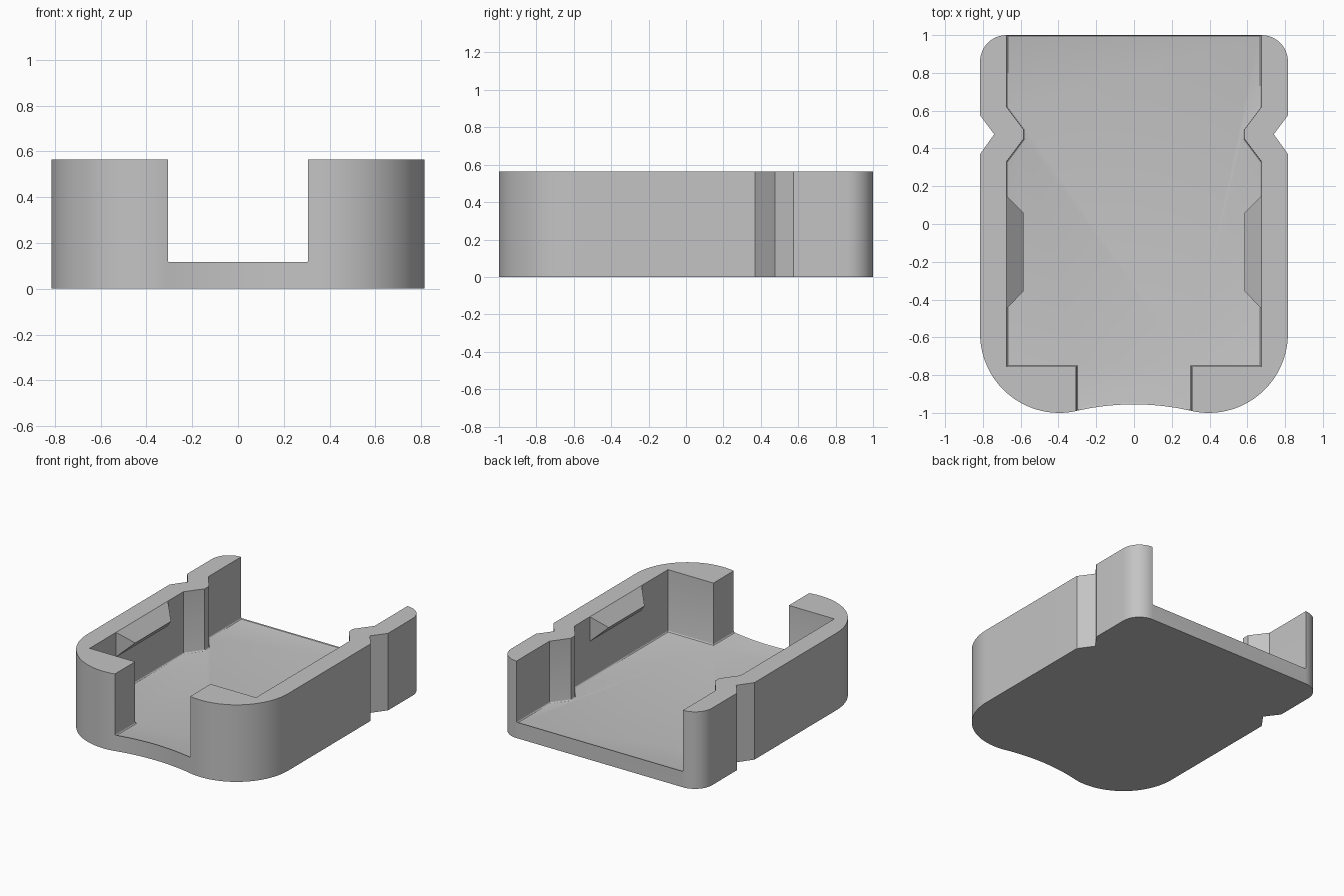
import bpy, bmesh, math
from mathutils import Vector

if "Cube" in bpy.data.objects:
    bpy.data.objects.remove(bpy.data.objects["Cube"], do_unlink=True)

HEIGHT, FLOOR = 0.565, 0.11
SIDE, INNER, TOOTH = 0.815, 0.675, 0.585

grey = bpy.data.materials.new("plain grey")
grey.use_nodes = True
grey.diffuse_color = (0.55, 0.55, 0.55, 1)
grey.node_tree.nodes["Principled BSDF"].inputs["Base Color"].default_value = grey.diffuse_color


def arc(cx, cy, r, a0, a1, n):
    angles = [math.radians(a0 + (a1 - a0) * i / n) for i in range(n + 1)]
    return [(cx + r * math.cos(a), cy + r * math.sin(a)) for a in angles]


def both_sides(half):
    """Close a +x half profile with its mirror image."""
    return half + [(-x, y) for x, y in reversed(half) if abs(x) > 1e-5]


def make_object(name, bm):
    bmesh.ops.recalc_face_normals(bm, faces=bm.faces)
    mesh = bpy.data.meshes.new(name)
    bm.to_mesh(mesh)
    bm.free()
    mesh.materials.append(grey)
    obj = bpy.data.objects.new(name, mesh)
    bpy.context.collection.objects.link(obj)
    return obj


def prism(name, outline, z0, z1, bevel=0):
    bm = bmesh.new()
    base = bm.faces.new([bm.verts.new((x, y, z0)) for x, y in outline])
    bottom_edges = list(base.edges)
    top = bmesh.ops.extrude_face_region(bm, geom=[base], use_keep_orig=True)["geom"]
    bmesh.ops.translate(bm, vec=(0, 0, z1 - z0),
                        verts=[v for v in top if isinstance(v, bmesh.types.BMVert)])
    bmesh.ops.recalc_face_normals(bm, faces=bm.faces)
    if bevel:
        bmesh.ops.bevel(bm, geom=bottom_edges, offset=bevel, segments=3,
                        profile=0.5, affect='EDGES')
    return make_object(name, bm)


# Shared front scoop, tangent to the big front corners
scoop = arc(0, -2.315, 1.36, 90, 77, 14)
scoop[0] = (0, scoop[0][1])

# Outer body with side notches
body_half = scoop + arc(0.395, -0.58, 0.42, 257, 360, 28)[1:]
body_half += [(SIDE, 0.37), (0.74, 0.475), (SIDE, 0.575)]
body_half += arc(INNER, 0.86, 0.14, 0, 90, 14)
tray = prism("tray_body", both_sides(body_half), 0, HEIGHT)

# Cavity, open at the front and back, with a small fillet round the floor
cavity_half = [(x, y - 0.002) for x, y in scoop]
front_x = cavity_half[-1][0]
cavity_half += [(front_x, -0.755), (INNER, -0.755), (INNER, 0.33), (TOOTH, 0.45),
                (TOOTH, 0.5), (INNER, 0.62), (INNER, 1.002)]
cutter = prism("cavity_cutter", both_sides(cavity_half), FLOOR, HEIGHT + 0.2, 0.014)
cutter.hide_render = True

cut = tray.modifiers.new("cavity", 'BOOLEAN')
cut.operation, cut.solver, cut.object = 'DIFFERENCE', 'EXACT', cutter
bpy.context.view_layer.objects.active = tray
tray.select_set(True)
bpy.ops.object.modifier_apply(modifier=cut.name)
bpy.data.objects.remove(cutter, do_unlink=True)
bpy.ops.object.shade_smooth_by_angle(angle=math.radians(25))

# Retaining teeth: wedges under the side rims with angled ends
for side, sign in (("left", 1), ("right", -1)):
    bm = bmesh.new()
    ends = []
    for wall_y, tip_y in ((-0.45, -0.355), (0.15, 0.06)):
        ends.append([bm.verts.new(Vector(p)) for p in (
            (sign * INNER, wall_y, HEIGHT),
            (sign * TOOTH, tip_y, HEIGHT - 0.09),
            (sign * INNER, wall_y, HEIGHT - 0.18))])
    a, b = ends
    bm.faces.new(a)
    bm.faces.new(b)
    for i in range(3):
        j = (i + 1) % 3
        bm.faces.new((a[i], a[j], b[j], b[i]))
    make_object(side + "_retaining_tooth", bm)
